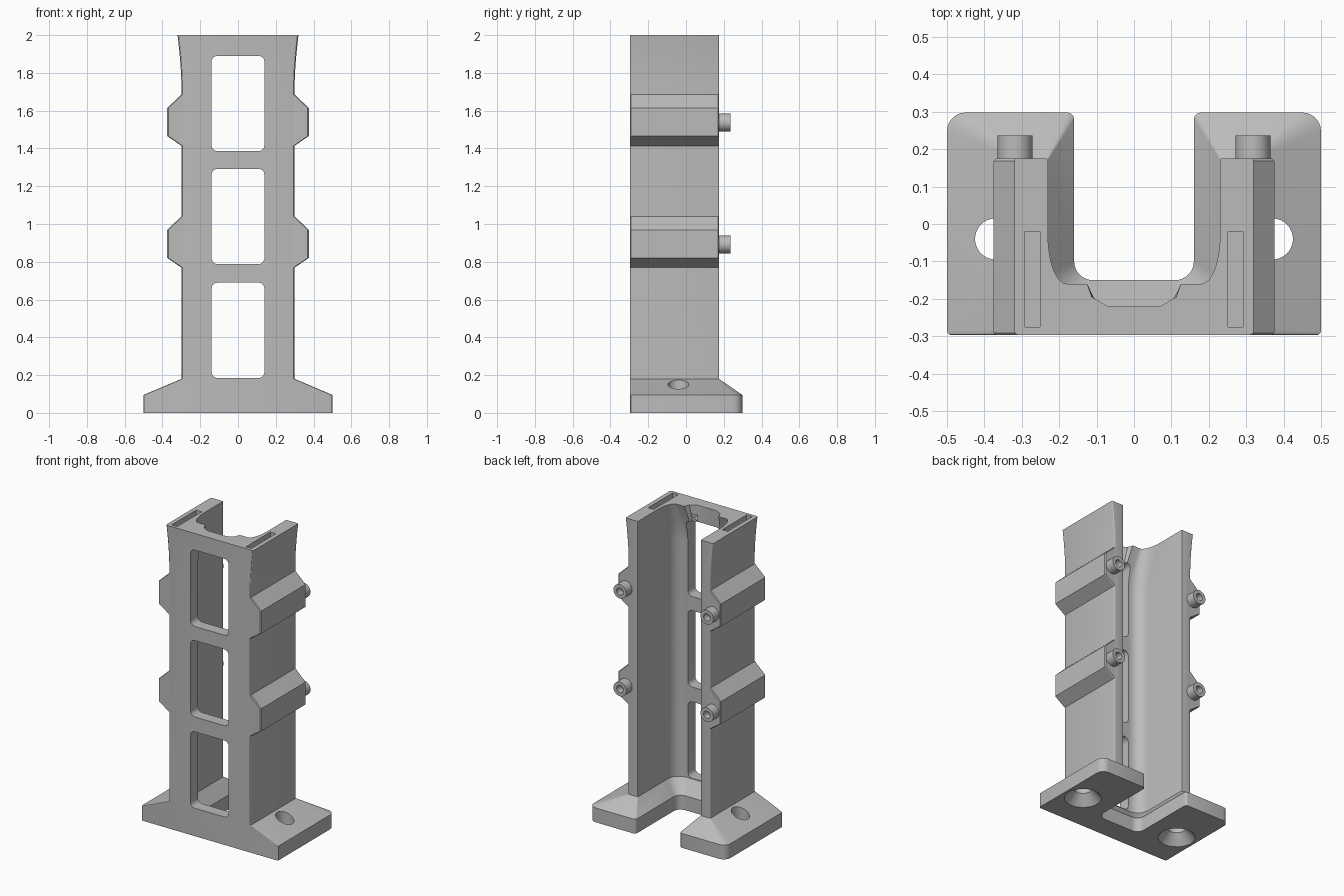
import bpy, bmesh, math
from mathutils import Matrix

cube = bpy.data.objects.get("Cube")
if cube:
    bpy.data.objects.remove(cube, do_unlink=True)

grey = bpy.data.materials.new("plain_grey")
grey.use_nodes = True
COLOUR = (0.5, 0.5, 0.5, 1)
grey.diffuse_color = COLOUR
grey.node_tree.nodes["Principled BSDF"].inputs["Base Color"].default_value = COLOUR

FRONT, WALL_BACK = -0.297, 0.175


def make(name, bm):
    bmesh.ops.recalc_face_normals(bm, faces=bm.faces)
    mesh = bpy.data.meshes.new(name)
    bm.to_mesh(mesh)
    bm.free()
    mesh.materials.append(grey)
    obj = bpy.data.objects.new(name, mesh)
    bpy.context.collection.objects.link(obj)
    return obj


def select(obj):
    bpy.ops.object.select_all(action='DESELECT')
    obj.select_set(True)
    bpy.context.view_layer.objects.active = obj


def smooth(obj):
    select(obj)
    bpy.ops.object.shade_smooth_by_angle(angle=math.radians(30))


def loft(name, rings):
    """Skin closed rings of equal length and cap both ends."""
    bm = bmesh.new()
    rows = [[bm.verts.new(p) for p in ring] for ring in rings]
    n = len(rows[0])
    for a, b in zip(rows, rows[1:]):
        for i in range(n):
            j = (i + 1) % n
            bm.faces.new((a[i], a[j], b[j], b[i]))
    bm.faces.new(rows[0])
    bm.faces.new(rows[-1])
    return make(name, bm)


def arc(cx, cy, rx, ry, start, end, steps=6):
    angles = [math.radians(start + (end - start) * i / steps) for i in range(steps + 1)]
    return [(cx + rx * math.cos(a), cy + ry * math.sin(a)) for a in angles]


def u_section(z, outer, back, inner, floor, r_back, r_lip, rx, ry, notch):
    """Mirrored U outline: outer side, back corners, inner fillet, notch."""
    half = arc(outer - 0.012, FRONT + 0.012, 0.012, 0.012, -90, 0, 3)
    half += arc(outer - r_back, back - r_back, r_back, r_back, 0, 90)
    half += arc(inner + r_lip, back - r_lip, r_lip, r_lip, 90, 180, 3)
    half += arc(inner - rx, floor + ry, rx, ry, 0, -90, 8)
    half += notch
    return [(x, y, z) for x, y in half] + [(-x, y, z) for x, y in reversed(half)]


def flat_notch(y):
    return [(0.1, y), (0.09, y), (0.07, y)]


def channel(z, t):
    """Channel outline, blended by t into the thick flared lip."""
    def mix(a, b):
        return a + (b - a) * t
    floor = mix(-0.22, -0.16)
    notch = [(mix(0.1, 0.125), floor), (mix(0.09, 0.113), mix(-0.22, -0.195)), (0.07, -0.22)]
    return u_section(z, mix(0.3, 0.32), WALL_BACK, 0.23, floor, 0.006, 0.004,
                     mix(0.08, 0.05), mix(0.08, 0.13), notch)


# Foot, sloped shoulder, channel walls and flared lip in one skin
base = (0.5, 0.298, 0.16, -0.15, 0.05, 0.018, 0.05, 0.05, flat_notch(-0.15))
rings = [u_section(0, *base), u_section(0.095, *base), channel(0.18, 0)]
rings += [channel(1.75 + 0.25 * k / 4, (k / 4) ** 1.5) for k in range(5)]
body = loft("channel_body", rings)


def box(name, x, y, z, size, bevel=0):
    """Box, with the edges that run along y optionally rounded."""
    bm = bmesh.new()
    bmesh.ops.create_cube(bm, size=1, matrix=Matrix.Translation((x, y, z)) @ Matrix.Diagonal((*size, 1)))
    if bevel:
        edges = [e for e in bm.edges if abs(e.verts[0].co.y - e.verts[1].co.y) > 0.01]
        bmesh.ops.bevel(bm, geom=edges, offset=bevel, segments=5, affect='EDGES', profile=0.5)
    return make(name, bm)


def lathe(name, profile, matrix, steps=32):
    """Revolve (radius, height) points; equal ends make a closed tube."""
    bm = bmesh.new()
    rows = [[bm.verts.new(matrix @ Matrix.Rotation(math.tau * i / steps, 4, 'Z')
                          @ Matrix.Translation((r, 0, h)).to_translation())
             for i in range(steps)] for r, h in profile]
    for a, b in zip(rows, rows[1:]):
        for i in range(steps):
            j = (i + 1) % steps
            bm.faces.new((a[i], a[j], b[j], b[i]))
    bm.faces.new(rows[0])
    bm.faces.new(rows[-1])
    return make(name, bm)


# Cutters: three windows, two top slots, two countersunk holes
cutters = [box("window_cutter", 0, -0.25, z, (0.28, 0.4, 0.505), 0.032)
           for z in (0.437, 1.04, 1.638)]
for s in (-1, 1):
    cutters.append(box("slot_cutter", s * 0.271, -0.148, 2, (0.04, 0.255, 0.2)))
    cutters.append(lathe("hole_cutter", [(0.12, -0.01), (0.112, 0), (0.055, 0.065), (0.055, 0.3)],
                         Matrix.Translation((s * 0.37, -0.04, 0))))

for cutter in cutters:
    cutter.hide_render = True
    mod = body.modifiers.new("cut", 'BOOLEAN')
    mod.operation = 'DIFFERENCE'
    mod.solver = 'EXACT'
    mod.object = cutter
    select(body)
    bpy.ops.object.modifier_apply(modifier=mod.name)
    bpy.data.objects.remove(cutter, do_unlink=True)
smooth(body)

# Side ribs with a hollow peg on the back of each
for level, z in (("lower", 0.9), ("upper", 1.545)):
    for side, s in (("left", 1), ("right", -1)):
        outline = [(0.27, -0.131), (0.3, -0.131), (0.375, -0.079),
                   (0.375, 0.069), (0.3, 0.14), (0.27, 0.14)]
        loft(f"{level}_{side}_rib",
             [[(s * (x - inset), y, z + h) for x, h in outline]
              for y, inset in ((FRONT + 0.0005, 0.006), (FRONT + 0.006, 0),
                               (WALL_BACK - 0.006, 0), (WALL_BACK - 0.0005, 0.006))])
        place = Matrix.Translation((s * 0.318, WALL_BACK, z - 0.008)) @ Matrix.Rotation(-math.pi / 2, 4, 'X')
        peg = lathe(f"{level}_{side}_peg",
                    [(0.047, -0.01), (0.047, 0.061), (0.024, 0.061), (0.024, 0.015)], place)
        smooth(peg)
